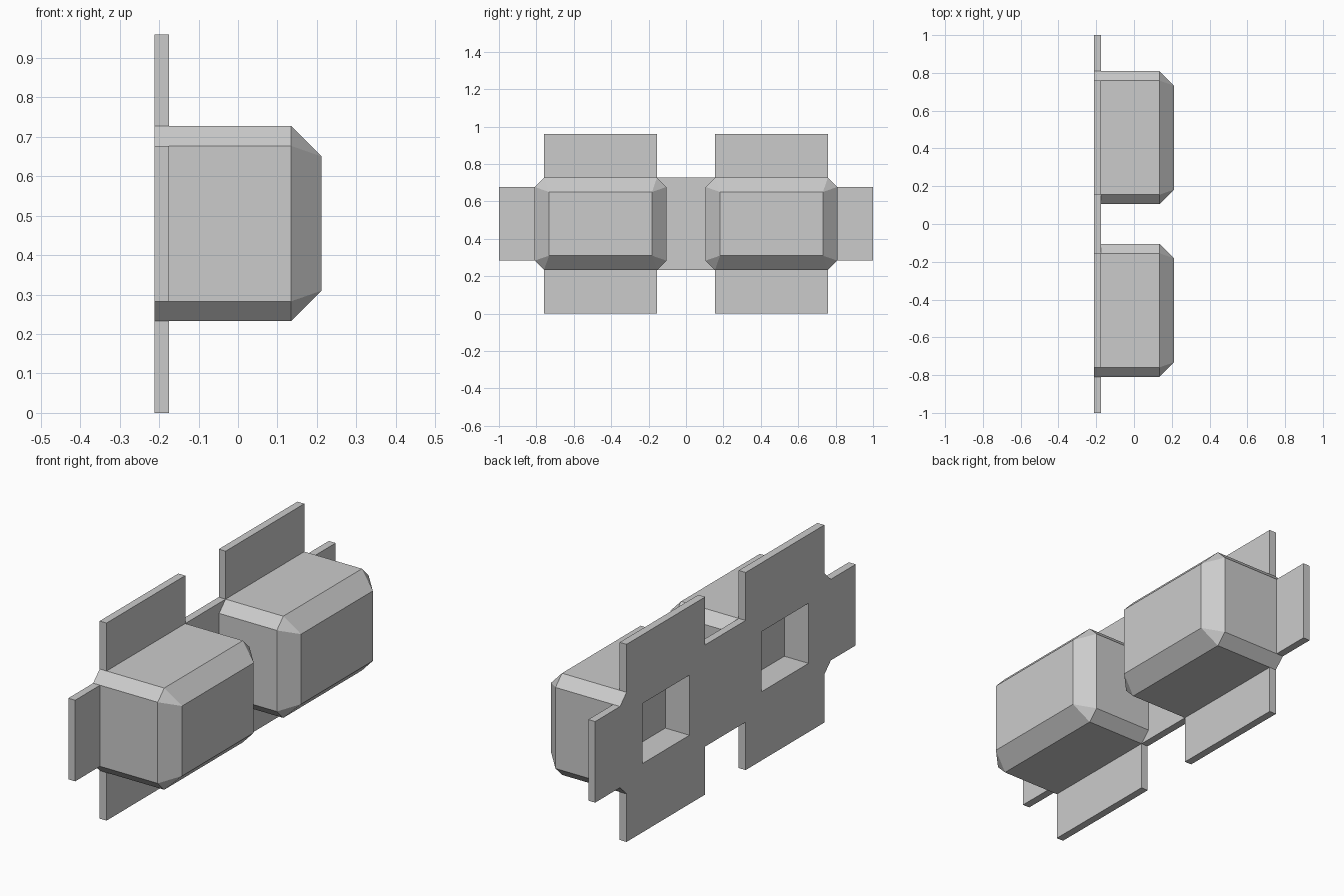
import bpy
import bmesh

if "Cube" in bpy.data.objects:
    bpy.data.objects.remove(bpy.data.objects["Cube"], do_unlink=True)

BACK, PLATE, SHOULDER, FRONT = -0.212, -0.175, 0.135, 0.212
MID_Y, MID_Z = 0.457, 0.48      # centre of each block
HALF_Y, HALF_Z = 0.352, 0.247   # half size of each block
CUT, INSET = 0.05, 0.077        # corner chamfer, front taper

grey = bpy.data.materials.new("plain_grey")
grey.diffuse_color = (0.6, 0.6, 0.6, 1)
grey.use_nodes = True
grey.node_tree.nodes["Principled BSDF"].inputs["Base Color"].default_value = (0.6, 0.6, 0.6, 1)


def finish(name, bm):
    bmesh.ops.recalc_face_normals(bm, faces=bm.faces)
    mesh = bpy.data.meshes.new(name)
    bm.to_mesh(mesh)
    bm.free()
    mesh.materials.append(grey)
    obj = bpy.data.objects.new(name, mesh)
    bpy.context.collection.objects.link(obj)
    return obj


def prism(bm, outline, x0, x1):
    """Extrude a y-z outline along x and return its far ring."""
    rings = [[bm.verts.new((x, y, z)) for y, z in outline] for x in (x0, x1)]
    n = len(outline)
    for i in range(n):
        j = (i + 1) % n
        bm.faces.new((rings[0][i], rings[0][j], rings[1][j], rings[1][i]))
    bm.faces.new(rings[0])
    return rings[1]


def cut_recess(obj, side):
    """Sink the rectangular socket into the part from behind."""
    bm = bmesh.new()
    y, z = side * MID_Y, MID_Z
    ring = prism(bm, [(y + a * 0.181, z + b * 0.146)
                      for a, b in ((-1, -1), (1, -1), (1, 1), (-1, 1))], BACK - 0.1, BACK + 0.13)
    bm.faces.new(ring)
    cutter = finish("socket_cutter", bm)
    cutter.hide_render = True
    mod = obj.modifiers.new("socket", "BOOLEAN")
    mod.operation, mod.solver, mod.object = "DIFFERENCE", "EXACT", cutter
    bpy.context.view_layer.update()
    graph = bpy.context.evaluated_depsgraph_get()
    mesh = bpy.data.meshes.new_from_object(obj.evaluated_get(graph))
    obj.modifiers.clear()
    obj.data = mesh
    bpy.data.objects.remove(cutter, do_unlink=True)


# Back plate: one quarter outline mirrored in both directions
in_y, out_y = MID_Y - HALF_Y + CUT, MID_Y + HALF_Y - CUT
top, side_top = HALF_Z, HALF_Z - CUT
quarter = [(in_y, top), (in_y, MID_Z), (out_y, MID_Z), (out_y, top),
           (out_y + CUT, side_top), (1.0, side_top)]
upper = [(-y, z) for y, z in reversed(quarter)] + quarter
outline = upper + [(y, -z) for y, z in reversed(upper)]
bm = bmesh.new()
bm.faces.new(prism(bm, [(y, z + MID_Z) for y, z in outline], BACK, PLATE))
back_plate = finish("back_plate", bm)

for side, label in ((1, "rear"), (-1, "front")):
    cut_recess(back_plate, side)

    # Chamfered block with a tapered face
    bm = bmesh.new()
    octagon, corners = [], []
    for a, b in ((1, 1), (-1, 1), (-1, -1), (1, -1)):
        pair = [(a * HALF_Y, b * (HALF_Z - CUT)), (a * (HALF_Y - CUT), b * HALF_Z)]
        octagon += pair if a * b > 0 else pair[::-1]
        corners.append((a * (HALF_Y - INSET), b * (HALF_Z - INSET)))
    cy = side * MID_Y
    ring = prism(bm, [(y + cy, z + MID_Z) for y, z in octagon], PLATE, SHOULDER)
    tip = [bm.verts.new((FRONT, y + cy, z + MID_Z)) for y, z in corners]
    bm.faces.new(tip)
    for i in range(4):
        bm.faces.new((ring[2 * i], ring[2 * i + 1], tip[i]))
        bm.faces.new((ring[2 * i + 1], ring[(2 * i + 2) % 8], tip[(i + 1) % 4], tip[i]))
    cut_recess(finish(label + "_block", bm), side)
